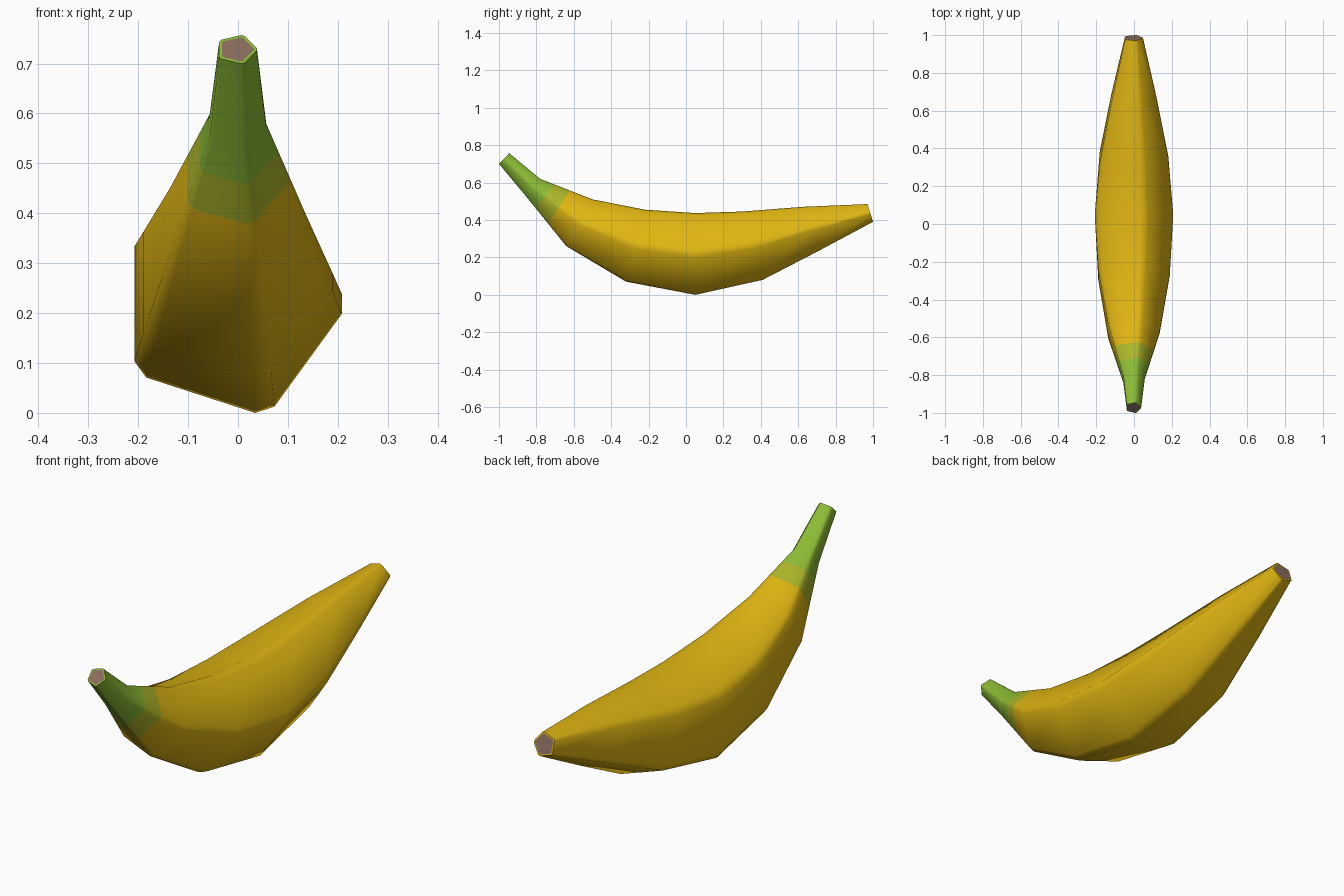
import bpy, bmesh, math
from mathutils import Vector

if "Cube" in bpy.data.objects:
    bpy.data.objects.remove(bpy.data.objects["Cube"])


def material(name, rgb):
    m = bpy.data.materials.new(name)
    m.diffuse_color = (*rgb, 1)
    m.use_nodes = True
    m.node_tree.nodes["Principled BSDF"].inputs["Base Color"].default_value = m.diffuse_color
    return m


# Top and bottom (y, z) of each ring along the fruit, stem to tip
RINGS = [((-0.945, 0.757), (-1.0, 0.70)), ((-0.78, 0.62), (-0.858, 0.53)),
         ((-0.50, 0.51), (-0.64, 0.26)), ((-0.22, 0.455), (-0.32, 0.07)),
         ((0.05, 0.437), (0.05, 0.0)), ((0.30, 0.445), (0.41, 0.08)),
         ((0.62, 0.47), (0.71, 0.235)), ((0.97, 0.485), (1.0, 0.39))]

# Unit pentagon with chamfered corners
corners = [Vector((math.cos(a), math.sin(a))) for a in (math.tau * i / 5 for i in range(5))]
SECTION = []
for i, c in enumerate(corners):
    SECTION += [c.lerp(corners[i - 1], 0.09), c.lerp(corners[(i + 1) % 5], 0.09)]
HALF = max(p.y for p in SECTION)


def ring_points(top, bottom):
    t, b = Vector((0, *top)), Vector((0, *bottom))
    mid, up = (t + b) / 2, (t - b) / 2 / HALF
    r = up.length
    return [mid + up * p.y + Vector((r * (p.x - 0.064), 0, 0)) for p in SECTION]


rings = [ring_points(*r) for r in RINGS]
# Extra rings where the ripening colour changes
bands = [[a.lerp(b, t) for a, b in zip(rings[1], rings[2])] for t in (0.26, 0.56)]
rings[2:2] = bands

bm = bmesh.new()
loops = [[bm.verts.new(p) for p in ring] for ring in rings]
n = len(SECTION)
for k in range(len(loops) - 1):
    for i in range(n):
        j = (i + 1) % n
        f = bm.faces.new((loops[k][i], loops[k][j], loops[k + 1][j], loops[k + 1][i]))
        f.material_index = 1 if k < 2 else 2 if k == 2 else 0

# Cut ends: thin skin rim around a brown core
for loop, rim in ((loops[0], 1), (loops[-1], 0)):
    cap = bm.faces.new(loop)
    cap.material_index = rim
    bm.normal_update()
    bmesh.ops.inset_region(bm, faces=[cap], thickness=0.006)
    cap.material_index = 3
bmesh.ops.recalc_face_normals(bm, faces=bm.faces)

mesh = bpy.data.meshes.new("banana")
bm.to_mesh(mesh)
bm.free()
for m in (material("ripe yellow", (0.75, 0.47, 0.006)),
          material("stem green", (0.26, 0.50, 0.035)),
          material("yellow green", (0.42, 0.47, 0.022)),
          material("cut brown", (0.25, 0.15, 0.11))):
    mesh.materials.append(m)
banana = bpy.data.objects.new("banana", mesh)
bpy.context.collection.objects.link(banana)

# Soft long edges, crisp ends
bpy.context.view_layer.objects.active = banana
banana.select_set(True)
bpy.ops.object.shade_smooth_by_angle(angle=math.radians(45))
for f in mesh.polygons:
    if f.material_index == 3:
        f.use_smooth = False
